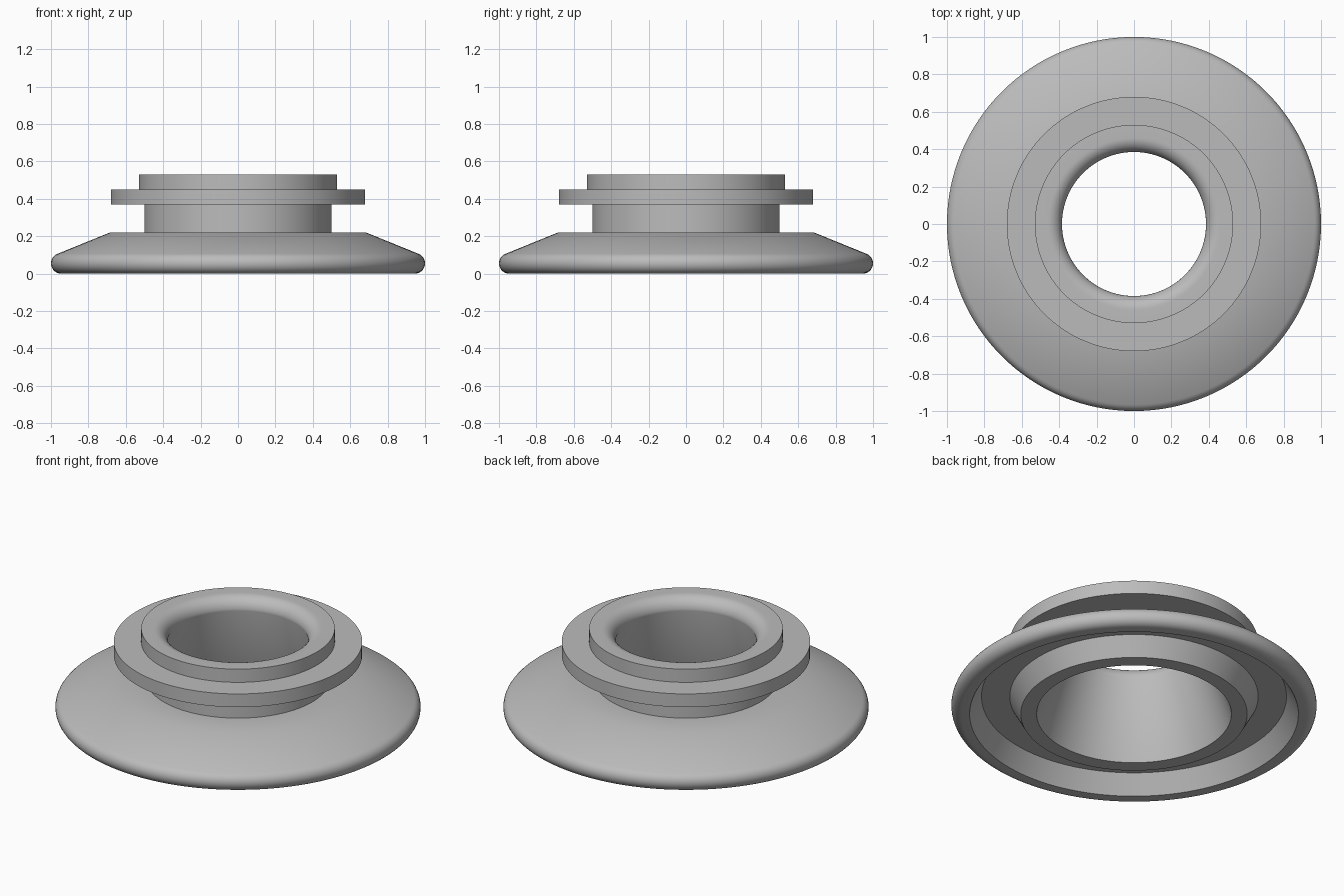
import bpy
import bmesh
from math import cos, sin, radians, pi
from mathutils import Vector

SEGMENTS = 128

cube = bpy.data.objects.get("Cube")
if cube:
    bpy.data.objects.remove(cube, do_unlink=True)

grey = bpy.data.materials.new("plain grey")
grey.use_nodes = True
colour = (0.5, 0.5, 0.5, 1)
grey.diffuse_color = colour
grey.node_tree.nodes["Principled BSDF"].inputs["Base Color"].default_value = colour


def arc(r, z, radius, start, end, steps):
    """Points of a rounded edge in the (radius, height) plane."""
    angles = [radians(start + (end - start) * i / steps) for i in range(steps + 1)]
    return [(r + radius * cos(a), z + radius * sin(a)) for a in angles]


def lathe(name, profile):
    """Spin a closed (radius, height) profile about the z axis."""
    bm = bmesh.new()
    verts = [bm.verts.new((r, 0, z)) for r, z in profile]
    edges = [bm.edges.new((v, verts[i - 1])) for i, v in enumerate(verts)]
    bmesh.ops.spin(bm, geom=verts + edges, cent=Vector(), axis=(0, 0, 1),
                   angle=2 * pi, steps=SEGMENTS, use_merge=True)
    bmesh.ops.remove_doubles(bm, verts=bm.verts, dist=1e-5)
    bmesh.ops.recalc_face_normals(bm, faces=bm.faces)
    mesh = bpy.data.meshes.new(name)
    bm.to_mesh(mesh)
    bm.free()
    mesh.materials.append(grey)
    obj = bpy.data.objects.new(name, mesh)
    bpy.context.collection.objects.link(obj)
    bpy.ops.object.select_all(action='DESELECT')
    obj.select_set(True)
    bpy.context.view_layer.objects.active = obj
    bpy.ops.object.shade_smooth_by_angle(angle=radians(30))
    return obj


# Underside: tapered inner tube, recessed channel and inner wall of the rim
underside = [(0.533, 0), (0.62, 0), (0.68, 0.11), (0.835, 0.11), (0.9, 0)]
# Rounded rim running into the sloping skirt
rim = arc(0.945, 0.055, 0.055, -90, 68, 12)
skirt = [(0.685, 0.22), (0.5, 0.22)]
# Neck, flange and raised collar
upper = [(0.5, 0.37), (0.68, 0.37), (0.68, 0.45), (0.53, 0.45), (0.53, 0.53)]
# Rounded mouth leading into the flared bore
mouth = arc(0.46, 0.455, 0.075, 90, 180, 10)

lathe("flanged_ring", underside + rim + skirt + upper + mouth)
